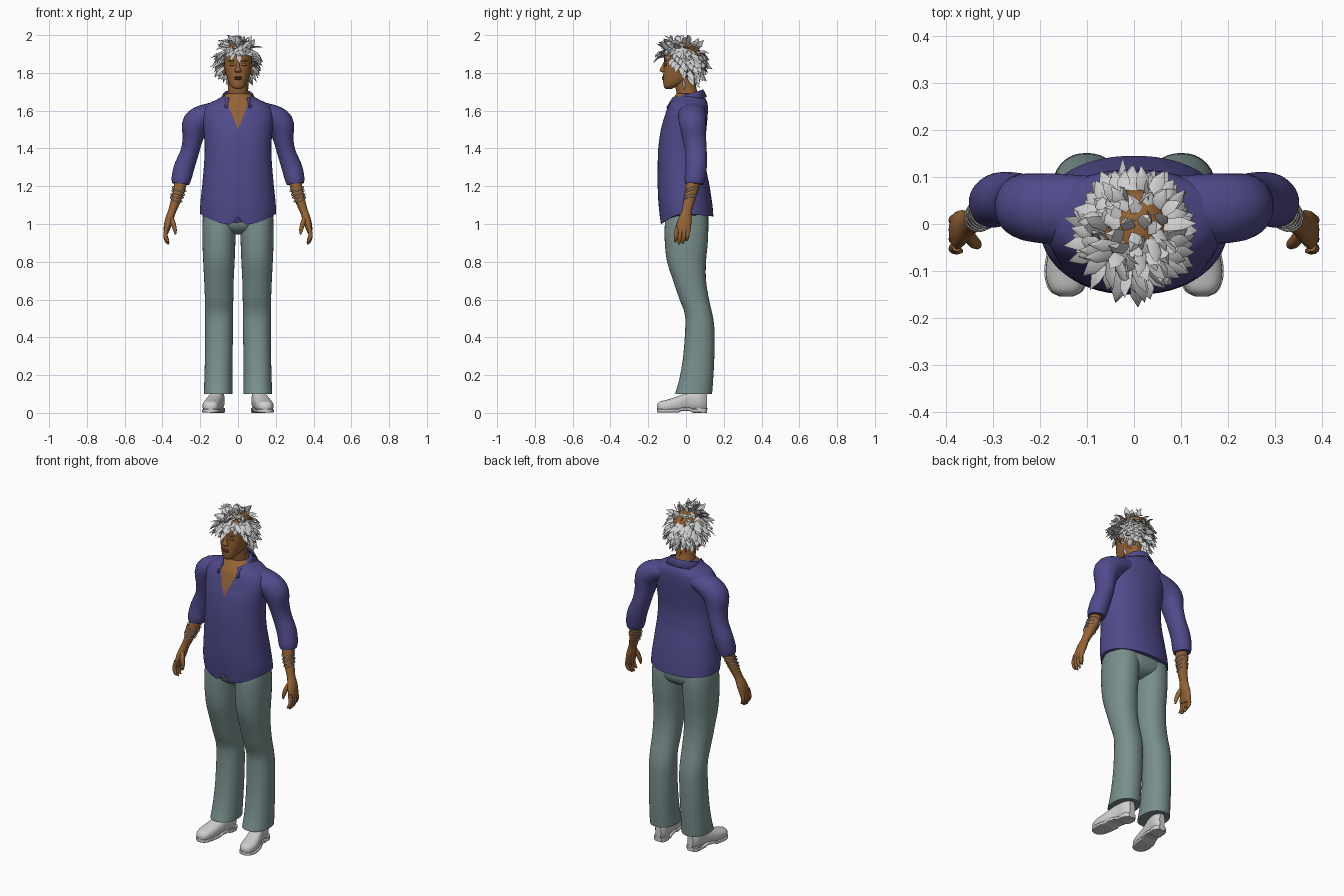
import bpy, bmesh, math, random
from mathutils import Vector

if "Cube" in bpy.data.objects:
    bpy.data.objects.remove(bpy.data.objects["Cube"])
random.seed(4)
X, Y, Z = Vector((1, 0, 0)), Vector((0, 1, 0)), Vector((0, 0, 1))


def material(name, rgb):
    m = bpy.data.materials.new(name)
    m.use_nodes = True
    m.diffuse_color = (*rgb, 1)
    m.node_tree.nodes["Principled BSDF"].inputs["Base Color"].default_value = (*rgb, 1)
    return m


SHIRT = material("indigo cloth", (0.08, 0.07, 0.26))
SKIN = material("brown skin", (0.3, 0.125, 0.035))
LIPS = material("dark brown", (0.16, 0.06, 0.025))
TROUSERS = material("grey green cloth", (0.19, 0.28, 0.27))
WHITE = material("pale grey", (0.62, 0.62, 0.62))
SILVER = material("silver", (0.5, 0.5, 0.5))


def finish(name, bm, *mats):
    bmesh.ops.recalc_face_normals(bm, faces=bm.faces)
    mesh = bpy.data.meshes.new(name)
    bm.to_mesh(mesh)
    bm.free()
    for m in mats:
        mesh.materials.append(m)
    ob = bpy.data.objects.new(name, mesh)
    bpy.context.collection.objects.link(ob)
    return ob


def spline(rows, n):
    # Catmull-Rom resampling of any tuple of numbers
    rows = [Vector(r) for r in rows]
    out = []
    for i in range(len(rows) - 1):
        p0, p1, p2, p3 = (rows[min(max(i + k, 0), len(rows) - 1)] for k in (-1, 0, 1, 2))
        for j in range(n):
            t = j / n
            out.append(0.5 * (2 * p1 + (p2 - p0) * t + (2 * p0 - 5 * p1 + 4 * p2 - p3) * t * t
                              + (3 * p1 - p0 - 3 * p2 + p3) * t ** 3))
    return out + [rows[-1]]


def tube_mesh(rows, axis=None, side=1, power=2, segs=28, n=4):
    # rows hold x, y, z and two radii; rings follow the path unless an axis is given
    rows = spline(rows, n)
    centres = [Vector(r[:3]) for r in rows]
    bm, rings = bmesh.new(), []
    for i, r in enumerate(rows):
        t = axis or (centres[min(i + 1, len(rows) - 1)] - centres[max(i - 1, 0)]).normalized()
        ref = Z if axis == Y else Y
        v = (ref - t * ref.dot(t)).normalized()
        u = v.cross(t)
        ring = []
        for k in range(segs):
            a = math.tau * k / segs
            c, s = math.cos(a), math.sin(a)
            c, s = (math.copysign(abs(q) ** (2 / power), q) for q in (c, s))
            p = centres[i] + u * c * r[3] + v * s * r[4]
            ring.append(bm.verts.new((p.x * side, p.y, p.z)))
        rings.append(ring)
    for a, b in zip(rings, rings[1:]):
        for k in range(segs):
            bm.faces.new((a[k], a[k - 1], b[k - 1], b[k]))
    bm.faces.new(rings[0])
    bm.faces.new(rings[-1])
    return bm


def tube(name, rows, mat, **kw):
    return finish(name, tube_mesh(rows, **kw), mat)


def stack(levels):
    # levels: height, half width, front y, back y
    return [(0, (f + b) / 2, z, a, (b - f) / 2) for z, a, f, b in levels]


def ball(name, loc, size, mat):
    bm = bmesh.new()
    bmesh.ops.create_uvsphere(bm, u_segments=16, v_segments=10, radius=1)
    for v in bm.verts:
        v.co = Vector(loc) + Vector(a * b for a, b in zip(v.co, size))
    return finish(name, bm, mat)


# Shirt body with curved hem and an open V neck
bm = tube_mesh(stack([(1.04, .2, -.135, .145), (1.1, .2, -.145, .14), (1.2, .19, -.15, .125),
                      (1.3, .181, -.15, .106), (1.4, .176, -.147, .1), (1.5, .183, -.133, .108),
                      (1.58, .19, -.11, .115), (1.63, .165, -.093, .115), (1.66, .11, -.075, .105),
                      (1.69, .06, -.05, .08)]), axis=Z, power=2.2, segs=64)
for v in bm.verts:
    w = min(max((1.1 - v.co.z) / .06, 0), 1)
    front = max(0, -v.co.y / .135)
    notch = .045 * max(0, 1 - abs(v.co.x) / .035) if v.co.y < 0 else 0
    v.co.z += w * (.015 - .06 * front ** 2 + notch - .015 * max(0, v.co.y / .145))
for s in (1, -1):
    faces = [f for f in bm.faces if f.calc_center_median().y < -.01 and f.calc_center_median().z > 1.48]
    geom = set(faces) | {e for f in faces for e in f.edges} | {v for f in faces for v in f.verts}
    bmesh.ops.bisect_plane(bm, geom=list(geom), plane_co=(0, 0, 1.5), plane_no=(s, 0, -.4))
for f in bm.faces:
    c = f.calc_center_median()
    f.material_index = int(c.y < -.01 and c.z > 1.5 and abs(c.x) < (c.z - 1.5) * .4)
finish("shirt_body", bm, SHIRT, SKIN)

# Folded collar
bm = bmesh.new()
rows = []
for i in range(33):
    t = math.radians(-142 + 284 * i / 32)
    s, c = math.sin(t), math.cos(t)
    drop = (1 - c) / 2
    rows.append([bm.verts.new((rx * s, .015 + c * (back if c > 0 else front), z - d * drop))
                 for rx, back, front, z, d in ((.07, .07, .105, 1.69, .04), (.078, .076, .112, 1.713, .05),
                                               (.102, .097, .152, 1.675, .065))])
for a, b in zip(rows, rows[1:]):
    for k in range(2):
        bm.faces.new((a[k], b[k], b[k + 1], a[k + 1]))
collar = finish("collar", bm, SHIRT)
collar.modifiers.new("thickness", "SOLIDIFY").thickness = .008

# Trouser seat
tube("trouser_seat", stack([(.945, .03, -.04, .05), (.97, .12, -.09, .1), (1.02, .185, -.11, .12),
                            (1.12, .18, -.11, .11)]), TROUSERS, axis=Z, power=2.3, segs=40)

for side, label in ((1, "left_"), (-1, "right_")):
    # Trouser legs
    leg = [(1.08, .092, .09, -.1, .11), (1, .099, .089, -.112, .118), (.9, .101, .087, -.112, .115),
           (.8, .101, .083, -.1, .106), (.7, .101, .078, -.068, .106), (.6, .1, .075, -.034, .122),
           (.53, .1, .074, -.008, .138), (.45, .1, .074, -.004, .15), (.3, .102, .073, -.015, .15),
           (.18, .104, .074, -.035, .144), (.1, .105, .076, -.058, .138)]
    tube(label + "trouser_leg", [(x, (f + b) / 2, z, a, (b - f) / 2) for z, x, a, f, b in leg],
         TROUSERS, axis=Z, side=side, power=2.2, segs=36)

    # Shoe upper, then sole and heel
    shoe = [(.144, -.154, .03, .012, .01), (.144, -.14, .033, .034, .026), (.142, -.1, .036, .046, .034),
            (.132, -.04, .045, .045, .044), (.116, .02, .062, .039, .055), (.108, .08, .066, .037, .058),
            (.106, .112, .06, .018, .045)]
    bm = tube_mesh(shoe, axis=Y, side=side, power=2.4)
    for v in bm.verts:
        v.co.z = max(v.co.z, .012)
    finish(label + "shoe", bm, WHITE)
    bm = tube_mesh([(x, y, .011, a + .003, .009) for x, y, z, a, b in shoe], axis=Y, side=side, power=6)
    for v in bm.verts:
        v.co.z += .008 * (-.03 < v.co.y < .03)
    finish(label + "shoe_sole", bm, WHITE)
    tube(label + "shoe_heel", [(.108, .075, 0, .037, .036), (.108, .075, .025, .039, .038)], WHITE,
         axis=Z, side=side, power=3, n=1)

    # Sleeve, forearm and palm
    tube(label + "sleeve", [(.07, .03, 1.605, .045, .07), (.16, .032, 1.578, .06, .075),
                            (.222, .036, 1.533, .072, .072), (.24, .045, 1.45, .054, .062),
                            (.256, .053, 1.38, .049, .057), (.285, .054, 1.3, .054, .056),
                            (.3, .046, 1.24, .052, .054), (.304, .044, 1.212, .045, .049)], SHIRT, side=side)
    tube(label + "forearm", [(.298, .044, 1.25, .034, .036), (.312, .03, 1.18, .031, .034),
                             (.334, .013, 1.11, .025, .029), (.35, .003, 1.065, .021, .026),
                             (.365, -.006, 1.02, .022, .036), (.377, -.015, .975, .017, .04),
                             (.379, -.018, .955, .012, .036)], SKIN, side=side)
    # Fingers and thumb
    for i, length in enumerate((.062, .074, .07, .055)):
        y = -.048 + .02 * i
        tube(label + "finger_%d" % (i + 1), [(.377, y, .985, .011, .011), (.384, y - .004, .965 - length * .4, .011, .011),
             (.376, y - .008, .965 - length * .8, .009, .009), (.366, y - .01, .967 - length, .004, .004)],
             SKIN, side=side, segs=10)
    tube(label + "thumb", [(.358, -.012, 1.045, .012, .014), (.344, -.035, 1.005, .013, .014),
                           (.334, -.043, .97, .01, .011), (.331, -.046, .945, .004, .005)], SKIN, side=side, segs=12)

    # Thin bangles
    for i in range(4):
        t = i / 3
        c = Vector((side * (.311 + .017 * t), .031 - .014 * t, 1.185 - .055 * t))
        bpy.ops.mesh.primitive_torus_add(major_radius=.038 - .005 * t, minor_radius=.0025, major_segments=28,
                                         minor_segments=6, location=c, rotation=(.25, -side * (.25 + .1 * (i % 2)), 0))
        bangle = bpy.context.object
        bangle.name = label + "bangle_%d" % (i + 1)
        bangle.data.materials.append(SILVER)

    # Ears, eyelids and brows
    ball(label + "ear", (side * .074, -.015, 1.815), (.009, .018, .03), SKIN)
    ball(label + "eyelid", (side * .03, -.107, 1.843), (.015, .009, .007), SKIN)
    ball(label + "eye_line", (side * .03, -.112, 1.84), (.013, .005, .0025), LIPS)
    ball(label + "brow", (side * .032, -.109, 1.864), (.019, .007, .005), SKIN)

# Neck and head
tube("neck", [(0, .03, 1.6, .075, .07), (0, .015, 1.66, .06, .058), (0, 0, 1.72, .053, .055),
              (0, -.005, 1.79, .053, .055)], SKIN, axis=Z)
tube("head", stack([(1.715, .014, -.108, -.075), (1.727, .034, -.117, -.05), (1.755, .052, -.121, .02),
                    (1.8, .066, -.12, .058), (1.85, .073, -.116, .075), (1.9, .073, -.113, .078),
                    (1.94, .06, -.09, .06), (1.965, .02, -.04, .015)]), SKIN, axis=Z, power=2.2, segs=32)
tube("nose", [(0, -.11, 1.862, .007, .006), (0, -.119, 1.835, .009, .011), (0, -.123, 1.812, .018, .017),
              (0, -.118, 1.803, .012, .008)], SKIN, axis=Z, segs=14)
ball("upper_lip", (0, -.119, 1.777), (.022, .009, .005), LIPS)
ball("lower_lip", (0, -.118, 1.768), (.019, .009, .006), LIPS)

# Hair cap trimmed to the hairline
CENTRE, SIZE = Vector((0, -.022, 1.865)), Vector((.088, .104, .1))


def hairline(y):
    return 1.89 if y < -.075 else max(1.745, 1.865 - 1.3 * (y + .07))


bm = bmesh.new()
bmesh.ops.create_uvsphere(bm, u_segments=40, v_segments=28, radius=1)
for v in bm.verts:
    v.co = CENTRE + v.co * SIZE
bmesh.ops.delete(bm, geom=[v for v in bm.verts if v.co.z < hairline(v.co.y)], context="VERTS")
finish("hair_cap", bm, WHITE)

# Layered pointed locks
bm = bmesh.new()
COUNT = 260
for i in range(COUNT):
    h = 1 - 2 * (i + .5) / COUNT
    a = i * 2.39996
    n = Vector((math.cos(a) * math.sqrt(1 - h * h), math.sin(a) * math.sqrt(1 - h * h), h))
    root = CENTRE + n * SIZE * .97
    if root.z < hairline(root.y):
        continue
    jitter = Vector(random.uniform(-.5, .5) for _ in range(3))
    flow = Vector((n.x, n.y, -.9 if h < .6 else .25)) + jitter
    if n.y < -.5 and h < .75:
        flow += Vector((.5, -.2, .1))
    d = (flow.normalized() + n * random.uniform(.15, .4)).normalized()
    w = d.cross(n).normalized()
    length = random.uniform(.045, .075)
    mid = root + d * length * .5 + n * .006
    tip = root + d * length - Z * .006
    tip.z = min(tip.z, 2)
    rings = [[bm.verts.new(p + q) for q in (w * s, n * s * .45, -w * s, -n * s * .45)]
             for p, s in ((root, .014), (mid, .014))]
    end = bm.verts.new(tip)
    for k in range(4):
        bm.faces.new((rings[0][k - 1], rings[0][k], rings[1][k], rings[1][k - 1]))
        bm.faces.new((rings[1][k - 1], rings[1][k], end))
    bm.faces.new(rings[0])
finish("hair_locks", bm, WHITE)

# Smooth shading with sharp edges kept
bpy.ops.object.select_all(action="DESELECT")
for ob in bpy.context.scene.objects:
    if ob.type == "MESH":
        ob.select_set(True)
        bpy.context.view_layer.objects.active = ob
bpy.ops.object.shade_smooth_by_angle(angle=math.radians(45))
